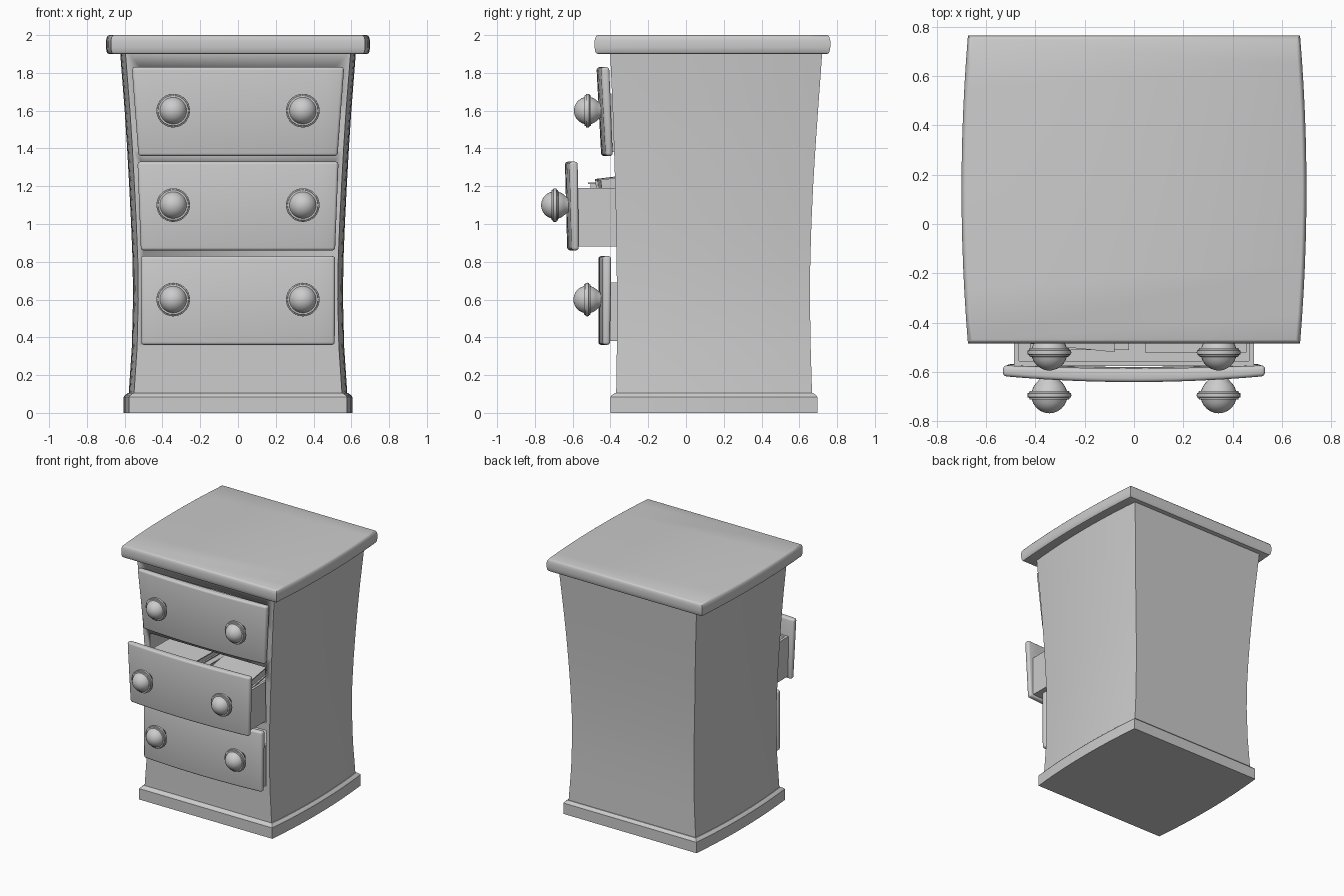
import bpy, bmesh, math
from mathutils import Matrix, Vector

cube = bpy.data.objects.get("Cube")
if cube:
    bpy.data.objects.remove(cube, do_unlink=True)

grey = bpy.data.materials.new("plain grey")
grey.use_nodes = True
COLOR = (0.6, 0.6, 0.6, 1)
grey.diffuse_color = COLOR
grey.node_tree.nodes["Principled BSDF"].inputs["Base Color"].default_value = COLOR


def finish(name, bm, bevel=0, segments=3):
    bmesh.ops.recalc_face_normals(bm, faces=bm.faces)
    mesh = bpy.data.meshes.new(name)
    bm.to_mesh(mesh)
    bm.free()
    mesh.materials.append(grey)
    ob = bpy.data.objects.new(name, mesh)
    bpy.context.collection.objects.link(ob)
    bpy.ops.object.select_all(action="DESELECT")
    bpy.context.view_layer.objects.active = ob
    ob.select_set(True)
    if bevel:
        mod = ob.modifiers.new("rounded", "BEVEL")
        mod.width, mod.segments, mod.limit_method = bevel, segments, "ANGLE"
        mod.angle_limit = math.radians(40)
        bpy.ops.object.modifier_apply(modifier=mod.name)
    bpy.ops.object.shade_smooth_by_angle(angle=math.radians(35))
    return ob


def loft(bm, rings):
    """Skin closed rings of points and cap both ends."""
    loops = [[bm.verts.new(p) for p in ring] for ring in rings]
    for a, b in zip(loops, loops[1:]):
        for i in range(len(a)):
            j = (i + 1) % len(a)
            bm.faces.new((a[i], a[j], b[j], b[i]))
    bm.faces.new(loops[0])
    bm.faces.new(loops[-1])


def bowed_block(name, levels, bow=0.028, steps=12):
    """Block with bowed left and right sides; levels are (z, half width, front, back)."""
    rings = []
    for z, half, front, back in levels:
        side = []
        for i in range(steps + 1):
            t = i / steps
            side.append((half - bow * (2 * t - 1) ** 2, front + (back - front) * t))
        rings.append([(x, y, z) for x, y in side] + [(-x, y, z) for x, y in reversed(side)])
    bm = bmesh.new()
    loft(bm, rings)
    return finish(name, bm)


def box(bm, low, high, turn=None):
    low, high = Vector(low), Vector(high)
    size = Matrix.Diagonal((*(high - low), 1))
    place = Matrix.Translation((low + high) / 2)
    bmesh.ops.create_cube(bm, size=1, matrix=place @ (turn or Matrix()) @ size)


# Carcass: flared body, plinth and overhanging top
body = bowed_block("cabinet_body", [
    (0.08, 0.580, -0.370, 0.668), (0.35, 0.562, -0.366, 0.660),
    (0.60, 0.556, -0.366, 0.656), (0.80, 0.558, -0.367, 0.658),
    (1.00, 0.566, -0.370, 0.664), (1.20, 0.576, -0.375, 0.673),
    (1.40, 0.587, -0.381, 0.685), (1.60, 0.600, -0.388, 0.699),
    (1.92, 0.625, -0.402, 0.722)])
bowed_block("plinth", [
    (0, 0.605, -0.400, 0.695), (0.085, 0.605, -0.400, 0.695),
    (0.092, 0.600, -0.395, 0.690), (0.105, 0.584, -0.376, 0.674)])
bowed_block("top_board", [
    (1.900, 0.680, -0.464, 0.744), (1.903, 0.690, -0.474, 0.754),
    (1.912, 0.696, -0.480, 0.760), (1.935, 0.699, -0.484, 0.764),
    (1.970, 0.699, -0.484, 0.764), (1.988, 0.695, -0.480, 0.760),
    (1.997, 0.689, -0.474, 0.754), (2.000, 0.682, -0.468, 0.748)], bow=0.026)

# Drawer openings cut into the body
DRAWERS = [  # name, bottom z, half widths, front y and back y at bottom and top
    ("bottom", 0.36, 0.512, 0.514, -0.440, -0.440),
    ("middle", 0.86, 0.514, 0.532, -0.605, -0.617),
    ("top", 1.36, 0.527, 0.562, -0.425, -0.450)]
HEIGHT = 0.47
bm = bmesh.new()
for _, z, *_ in DRAWERS:
    box(bm, (-0.5, -0.8, z + 0.015), (0.5, 0.55, z + HEIGHT - 0.015))
cutter = finish("opening_cutter", bm)
cutter.hide_render = True
bpy.context.view_layer.objects.active = body
cut = body.modifiers.new("openings", "BOOLEAN")
cut.operation, cut.object, cut.solver = "DIFFERENCE", cutter, "EXACT"
bpy.ops.object.modifier_apply(modifier=cut.name)
bpy.data.objects.remove(cutter, do_unlink=True)


def drawer_front(name, z, low_half, high_half, low_y, high_y):
    bm = bmesh.new()
    rings = []
    for i in range(13):
        u = i / 6 - 1
        bow = 0.024 * (1 - u * u)
        low, high = (low_half * u, low_y - bow, z), (high_half * u, high_y - bow, z + HEIGHT)
        rings.append([low, high,
                      (high[0], high_y + 0.044 - bow * 0.5, high[2]),
                      (low[0], low_y + 0.038 - bow * 0.5, low[2])])
    loft(bm, rings)
    finish(name, bm, bevel=0.015)


def drawer_box(name, z, front):
    back, top, half, wall = front + 0.9, z + 0.33, 0.487, 0.02
    bm = bmesh.new()
    box(bm, (-half, front, z + 0.02), (half, back, z + 0.04))
    for s in (-1, 1):
        xs = sorted((s * half, s * (half - wall)))
        box(bm, (xs[0], front, z + 0.02), (xs[1], back, top))
    for y in (front, back - wall):
        box(bm, (-half, y, z + 0.02), (half, y + wall, top))
    finish(name, bm)


def knob(name, x, y, z):
    """Turned ball with a ringed collar around its middle."""
    r = 0.073
    profile = [(0.03, 0.09), (0.042, 0.062)]
    profile += [(r * math.cos(a), -r * math.sin(a)) for a in (-0.7, -0.45, -0.25)]
    profile += [(0.080, 0.017), (0.082, 0.010), (0.088, 0.008), (0.089, 0),
                (0.088, -0.008), (0.082, -0.010), (0.080, -0.017)]
    profile += [(r * math.cos(a), -r * math.sin(a)) for a in
                (0.25, 0.45, 0.65, 0.85, 1.05, 1.25, 1.42, 1.54)]
    n = 28
    rings = [[(x + rad * math.cos(math.tau * k / n), y + d, z + rad * math.sin(math.tau * k / n))
              for k in range(n)] for rad, d in profile]
    bm = bmesh.new()
    loft(bm, rings)
    finish(name, bm)


# Drawers with boxes and pairs of knobs
for name, z, low_half, high_half, low_y, high_y in DRAWERS:
    drawer_front(name + "_drawer_front", z, low_half, high_half, low_y, high_y)
    drawer_box(name + "_drawer_box", z, low_y + 0.03)
    for side, x in (("left", 0.343), ("right", -0.343)):
        knob(f"{name}_{side}_knob", x, (low_y + high_y) / 2 - 0.083, z + 0.24)


def book(name, centre, size, turn, tilt):
    """Two covers and a spine around a slightly smaller page block."""
    w, d, h = (v / 2 for v in size)
    bm = bmesh.new()
    box(bm, (-w, -d, -h), (w, d, -h + 0.008))
    box(bm, (-w, -d, h - 0.008), (w, d, h))
    box(bm, (-w, -d, -h), (-w + 0.01, d, h))
    box(bm, (-w, -d + 0.012, -h), (w - 0.012, d - 0.012, h - 0.004))
    rot = Matrix.Rotation(turn, 4, "Z") @ Matrix.Rotation(tilt, 4, "X")
    bm.transform(Matrix.Translation(centre) @ rot)
    finish(name, bm)


# Things kept in the open drawer
book("lower_book", (-0.22, -0.31, 1.13), (0.40, 0.40, 0.09), 0.0, 0.0)
book("upper_book", (-0.25, -0.31, 1.205), (0.38, 0.38, 0.05), -0.1, 0.06)
book("large_book", (0.25, -0.31, 1.12), (0.41, 0.42, 0.10), 0.0, 0.0)
book("small_book", (0.26, -0.29, 1.225), (0.36, 0.36, 0.07), 0.05, 0.12)
